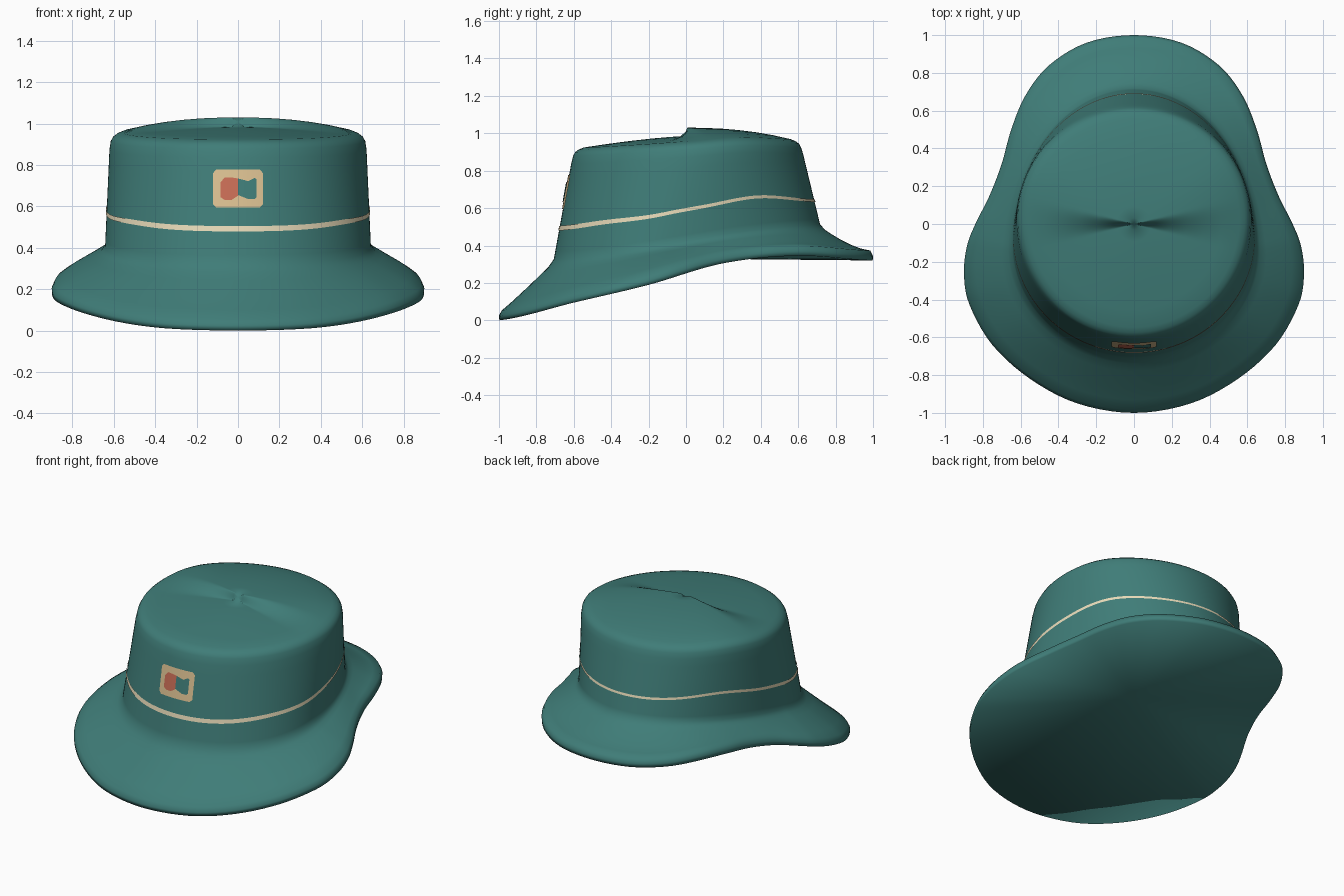
import bpy
import math
from mathutils import Vector

if "Cube" in bpy.data.objects:
    bpy.data.objects.remove(bpy.data.objects["Cube"], do_unlink=True)


def material(name, r, g, b):
    m = bpy.data.materials.new(name)
    m.use_nodes = True
    m.diffuse_color = (r, g, b, 1)
    m.node_tree.nodes["Principled BSDF"].inputs["Base Color"].default_value = (r, g, b, 1)
    return m


TEAL = material("teal felt", 0.050, 0.203, 0.187)
PALE = material("pale cream", 0.80, 0.70, 0.48)
TAN = material("tan", 0.70, 0.52, 0.28)
CORAL = material("coral", 0.57, 0.15, 0.09)


def catmull(p, f):
    a, b, c, d = p
    return 0.5 * (2 * b + (c - a) * f + (2 * a - 5 * b + 4 * c - d) * f * f
                  + (3 * b - a - 3 * c + d) * f ** 3)


def along(values, y):
    """Smooth value at depth y, knots evenly spaced from front to back."""
    n = len(values) - 1
    t = max(0, min(n, (y + 1) / 2 * n))
    i = min(int(t), n - 1)
    return catmull([values[max(0, min(n, i + k))] for k in (-1, 0, 1, 2)], t - i)


def lerp(a, b, f):
    return a + (b - a) * f


def make(name, verts, faces, mat):
    me = bpy.data.meshes.new(name)
    me.from_pydata(verts, [], faces)
    me.materials.append(mat)
    me.shade_smooth()
    ob = bpy.data.objects.new(name, me)
    bpy.context.collection.objects.link(ob)


def ring_faces(rings, n):
    return [(r * n + i, r * n + (i + 1) % n, (r + 1) * n + (i + 1) % n, (r + 1) * n + i)
            for r in range(rings - 1) for i in range(n)]


# Brim outline: one half, mirrored and smoothed
half = [(0, -1), (.3, -.95), (.55, -.82), (.75, -.64), (.87, -.43), (.9, -.27),
        (.885, -.12), (.84, 0), (.765, .15), (.7, .32), (.65, .5), (.575, .68),
        (.45, .84), (.25, .96), (0, 1)]
knots = [Vector(p) for p in half + [(-x, y) for x, y in half[-2:0:-1]]]
K = len(knots)
outline = [catmull([knots[(i + k) % K] for k in (-1, 0, 1, 2)], s / 5)
           for i in range(K) for s in range(5)]
N = len(outline)

# Heights and brim curvature from front to back
RIM = [0, .095, .19, .305, .345, .32]
FOOT = [.31, .34, .39, .46, .5]
SHOULDER = [.87, .885, .905, .925, .915]
STRIPE = [.492, .525, .555, .607, .66, .64]
CURVE = [1.05, .95, .85, 1.1, 1.5]


def heading(p):
    return (p - Vector((0, -.08))).normalized()


def wall(d, z):
    """Point on the crown wall at heading d and height z; the crown tapers and leans back."""
    f = (z - along(FOOT, d.y)) / (along(SHOULDER, d.y) - along(FOOT, d.y))
    centre = lerp(-.12, .03, f)
    end = lerp(.72, .62, f) if d.y > 0 else lerp(-.71, -.608, f)
    return Vector((d.x * lerp(.643, .62, f), centre + abs(end - centre) * d.y, z))


def column(p):
    """Profile of the hat from the rim's lower edge to near the apex."""
    d = heading(p)
    zr, zf, zs = along(RIM, p.y), along(FOOT, d.y), along(SHOULDER, d.y)
    pts = [(p * k).to_3d() + Vector((0, 0, zr + h))
           for k, h in ((.998, 0), (1, .025), (.985, .053))]
    top, foot = pts[-1], wall(d, zf)
    for f in (.2, .4, .6, .75, .9):
        q = top.lerp(foot, f)
        q.z = lerp(top.z, foot.z, f ** along(CURVE, d.y))
        pts.append(q)
    pts += [wall(d, lerp(zf, zs, f)) for f in (.03, .1, .25, .45, .65, .82, .94)]
    s = wall(d, zs)
    pts += [Vector((s.x * k, s.y * k, zs + h))
            for k, h in ((.992, .01), (.975, .029), (.945, .043), (.9, .054))]
    # Crown top, with the small fold where the rear half stands higher
    w = max(0, min(1, .5 + s.y / s.xy.length / .5))
    w = w * w * (3 - 2 * w)
    for k in (.75, .6, .45, .3, .15, .05):
        rise = 1 - (k / .9) ** lerp(1.4, 2.3, w)
        pts.append(Vector((s.x * k, s.y * k, lerp(zs + .054, lerp(.985, 1.03, w), rise))))
    return pts


# Hat body, closed below by a shallow cone
cols = [column(p) for p in outline]
R = len(cols[0])
verts = [c[r] for r in range(R) for c in cols]
faces = ring_faces(R, N)
verts += [Vector((0, 0, .33)), Vector((0, 0, 1.01))]
for i in range(N):
    j = (i + 1) % N
    faces.append((j, i, R * N))
    faces.append(((R - 1) * N + i, (R - 1) * N + j, R * N + 1))
make("hat_body", verts, faces, TEAL)

# Thin stripe around the crown, narrower at the back
stripe = []
for side in (-1, 1):
    for p in outline:
        d = heading(p)
        q = wall(d, along(STRIPE, d.y) + side * lerp(.013, .007, (d.y + 1) / 2))
        stripe.append(q + d.to_3d() * .004)
make("crown_stripe", stripe, ring_faces(2, N), PALE)


def patch(name, columns, lift, mat):
    """Curved plate on the front wall from (x, low, high) columns."""
    pts = []
    for x, lo, hi in columns:
        dx = x / .63
        for z in (lo, hi):
            q = wall(Vector((dx, -math.sqrt(1 - dx * dx))), z)
            pts.append((x, q.y - lift, z))
    quads = [(2 * i, 2 * i + 2, 2 * i + 3, 2 * i + 1) for i in range(len(columns) - 1)]
    make(name, pts, quads, mat)


# Front badge: tan plate with a two-part inner shape
edge = [(-.12, .61, .762), (-.105, .594, .778)]
patch("badge_plate", edge + [(x, .594, .778) for x in (-.06, -.02, .02, .06)]
      + [(-x, lo, hi) for x, lo, hi in reversed(edge)], .005, TAN)
patch("badge_left_half", [(-.085, .645, .715), (-.065, .632, .74), (-.03, .632, .74),
                          (0, .652, .735)], .009, CORAL)
patch("badge_right_half", [(0, .655, .735), (.05, .635, .722), (.08, .635, .738),
                           (.09, .645, .732)], .009, TEAL)
